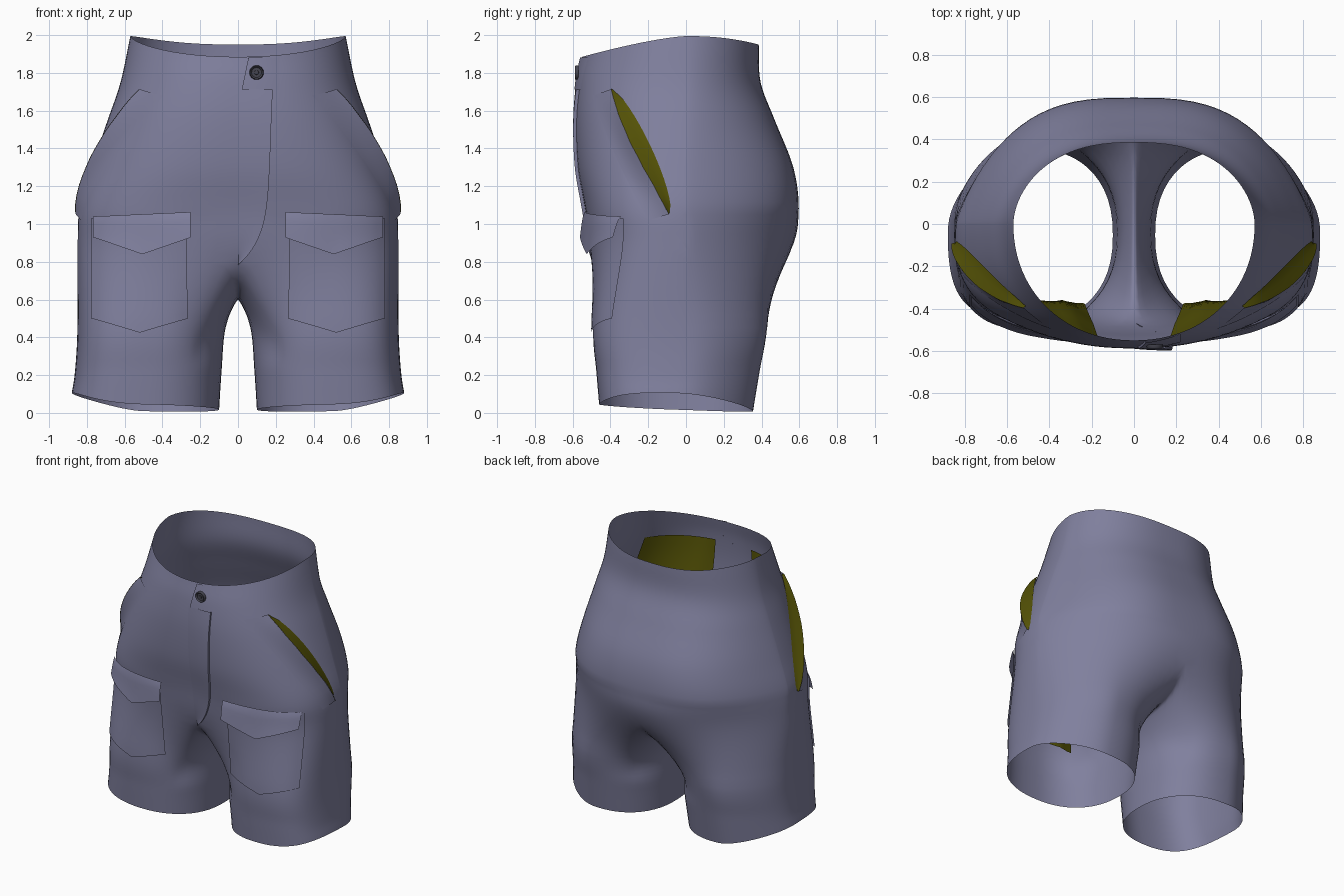
import bpy, bmesh, math
from mathutils import Vector
from mathutils.bvhtree import BVHTree

if "Cube" in bpy.data.objects:
    bpy.data.objects.remove(bpy.data.objects["Cube"])

def material(name, rgb):
    m = bpy.data.materials.new(name)
    m.diffuse_color = (*rgb, 1)
    m.use_nodes = True
    m.node_tree.nodes["Principled BSDF"].inputs["Base Color"].default_value = m.diffuse_color
    return m

CLOTH = material("slate fabric", (0.215, 0.215, 0.34))
LINING = material("olive lining", (0.092, 0.087, 0.002))
METAL = material("dark button", (0.06, 0.06, 0.08))

def add_object(name, bm, mat, mirror=False):
    me = bpy.data.meshes.new(name)
    bm.to_mesh(me)
    bm.free()
    me.materials.append(mat)
    ob = bpy.data.objects.new(name, me)
    bpy.context.collection.objects.link(ob)
    if mirror:
        mod = ob.modifiers.new("mirror", 'MIRROR')
        mod.use_clip = True
        mod.merge_threshold = 0.0005
    bpy.ops.object.select_all(action='DESELECT')
    ob.select_set(True)
    bpy.context.view_layer.objects.active = ob
    bpy.ops.object.shade_smooth_by_angle(angle=math.radians(40))
    return ob

def spow(c, e):
    return math.copysign(abs(c) ** e, c)

def spline(keys, steps):
    """Catmull-Rom samples through a column of key points."""
    p = [2 * keys[0] - keys[1]] + keys + [2 * keys[-1] - keys[-2]]
    out = []
    for i in range(1, len(p) - 2):
        a, b, c, d = p[i - 1:i + 3]
        for k in range(steps):
            t = k / steps
            out.append(0.5 * (2 * b + (c - a) * t + (2 * a - 5 * b + 4 * c - d) * t * t
                              + (3 * b - a - 3 * c + d) * t ** 3))
    return out + [keys[-1].copy()]

# --- Body: half a pair of shorts, lofted from key sections, then mirrored ---
N, M, STEPS = 48, 14, 6
SPREAD = math.radians(130)
# half width, front y, back y, z (None = sloping waist edge), front exponent, back x and y exponents
TORSO = [(.570, -.550, .385, None, 2.1, 2.5, 1.8), (.622, -.575, .395, 1.75, 2.25, 2.6, 1.6),
         (.690, -.588, .470, 1.55, 2.4, 2.8, 1.4), (.775, -.575, .568, 1.30, 2.6, 3.0, 1.25),
         (.840, -.535, .597, 1.08, 2.9, 3.0, 1.2), (.850, -.505, .570, .87, 3.1, 2.6, 1.3)]
# centre x, radius x, front y, back y, z (None = sloping hem)
LEGS = [(.458, .392, -.492, .430, .45), (.475, .388, -.475, .390, .22), (.490, .390, -.460, .355, None)]

def torso_point(key, s):
    w, fy, by, z, nf, px, py = key
    a = s * math.pi / 2
    if s < 0:
        px = py = nf
    sn, cs = math.sin(a), max(math.cos(a), 0)
    if z is None:
        k = abs(sn)
        z = 1.995 - (.045 * k ** 2.5 if s > 0 else .11 * k ** 1.3)
    return Vector((w * cs ** (2 / px) if abs(s) < 1 else 0,
                   spow(sn, 2 / py) * (by if s > 0 else -fy), z))

def leg_point(key, a):
    cx, rx, fy, by, z = key
    c, s = math.cos(a), math.sin(a)
    n = 2.3 + (.9 if s < 0 else -.65) * max(c, 0) ** .5 * abs(s) ** .5
    if z is None:
        z = .027 - .018 * s + .078 * max(c, 0) ** 1.5 - .01 * max(-c, 0)
    return Vector((cx + rx * spow(c, 2 / n), (fy + by) / 2 + (by - fy) / 2 * spow(s, 2 / n), z))

def crotch_point(t):
    a = t * math.pi / 2
    return Vector((0, .0325 + .5375 * math.sin(a), .87 - .27 * math.cos(a)))

bm = bmesh.new()
outer, inner = [], []
for i in range(N + 1):
    s = -1 + 2 * i / N
    keys = [torso_point(k, s) for k in TORSO] + [leg_point(k, s * SPREAD) for k in LEGS]
    outer.append([bm.verts.new(p) for p in spline(keys, STEPS)])
for j in range(1, M):
    f = j / M
    a = SPREAD + f * (2 * math.pi - 2 * SPREAD)
    keys = [crotch_point(1 - 2 * f)] + [leg_point(k, a) for k in LEGS]
    inner.append([bm.verts.new(p) for p in spline(keys, STEPS)])
KC = (len(TORSO) - 1) * STEPS

def strip(left, right):
    for r in range(len(left) - 1):
        bm.faces.new((left[r], left[r + 1], right[r + 1], right[r]))

for i in range(N):
    strip(outer[i], outer[i + 1])
ring = [outer[N][KC:]] + inner + [outer[0][KC:]]
for j in range(M):
    strip(ring[j], ring[j + 1])
# relax the seat and crotch, keeping the middle seam on x = 0
soft = [v for v in bm.verts if .48 < v.co.z < 1.05 and (v.co.x > .001 or abs(v.co.y) > .3)
        and (v.co.x < .3 or v.co.y > 0)]
for _ in range(8):
    mids = [v for v in soft if v.co.x < 1e-5]
    bmesh.ops.smooth_vert(bm, verts=soft, factor=.5, use_axis_x=True, use_axis_y=True, use_axis_z=True)
    for v in mids:
        v.co.x = 0
bm.normal_update()
bvh = BVHTree.FromBMesh(bm)
add_object("shorts_body", bm, CLOTH, mirror=True)

# --- Helpers that lay patches on the body ---
def on_front(x, z, off):
    hit, nor, _, _ = bvh.ray_cast(Vector((max(x, .003), -2, z)), Vector((0, 1, 0)))
    return hit + nor * off

def on_side(y, z, off):
    hit, nor, _, _ = bvh.ray_cast(Vector((2, y, z)), Vector((-1, 0, 0)))
    return hit + nor * off

def patch(name, fn, mat, nu=12, nv=12, mirror=True):
    b = bmesh.new()
    g = [[b.verts.new(fn(i / nu, j / nv)) for j in range(nv + 1)] for i in range(nu + 1)]
    for i in range(nu):
        for j in range(nv):
            b.faces.new((g[i][j], g[i][j + 1], g[i + 1][j + 1], g[i + 1][j]))
    return add_object(name, b, mat, mirror)

def tent(u):
    return 1 - abs(2 * u - 1)

# --- Cargo pockets with pointed flaps ---
def pocket(u, v):
    bottom = .50 - .075 * tent(u)
    return on_front(.27 + .50 * u, 1.03 + (bottom - 1.03) * v, .010)

def flap(u, v):
    bottom = .93 - .09 * tent(u)
    top = 1.065 - .025 * u
    p = on_front(.25 + .51 * u, top + (bottom - top) * v, .010)
    p.y -= .045 * v ** .7
    return p

patch("cargo_pocket", pocket, CLOTH, 20, 16)
patch("cargo_flap", flap, CLOTH, 16, 6)

# --- Slanted hand pockets: lifted lip, olive opening, inner bag ---
def slit_edge(v):
    return -.385 + .295 * v - .02 * math.sin(math.pi * v), 1.71 - .66 * v

def lift(v):
    return .015 + .038 * math.sin(math.pi * v) ** .8

def lip(u, v):
    y, z = slit_edge(v)
    return on_side(y - .11 * (1 - u), z - .03 * (1 - u), .002 + lift(v) * u * u)

def opening(u, v):
    y, z = slit_edge(v)
    return on_side(y + .085 * u * math.sin(math.pi * v) ** .6, z, lift(v) * (1 - u) ** 1.3 + .004)

def bag(u, v):
    z = 1.73 - 1.28 * v
    right = .55 + .20 * min(v * 2, 1)
    left = .145 + .09 * v
    p = on_front(left + (right - left) * u, z, 0)
    p.y += .015 + .105 * math.sin(math.pi * .5 * min(v * 1.8, 1)) * (.4 + .6 * min(u * 5, 1))
    return p

patch("hand_pocket_lip", lip, CLOTH, 6, 14)
patch("hand_pocket_opening", opening, LINING, 4, 14)
patch("pocket_bag", bag, LINING, 14, 20)

# --- Fly overlap and waistband tab; the last column folds back to the body ---
def fly(u, v):
    z = 1.71 - .92 * v
    edge = .18 - .03 * v - .145 * v ** 7
    k = min(u / .9, 1)
    return on_front(edge * k, z, .002 + .016 * k if u < .99 else 0)

def tab(u, v):
    k = min(u / .9, 1)
    x = .22 - (.20 - .035 * (1 - v)) * k
    return on_front(x, 1.88 - .17 * v, .002 + .010 * k if u < .99 else 0)

patch("fly_overlap", fly, CLOTH, 10, 24, mirror=False)
patch("waistband_tab", tab, CLOTH, 10, 6, mirror=False)

# --- Button: dished disc with raised rim and central stud ---
b = bmesh.new()
centre = on_front(.097, 1.80, .010)
SEG = 24
profile = [(.038, .004), (.038, -.010), (.034, -.016), (.029, -.012), (.026, -.006),
           (.012, -.006), (.011, -.013), (.0005, -.014)]
rings = [[b.verts.new(centre + Vector((r * math.cos(2 * math.pi * k / SEG), d,
                                       r * math.sin(2 * math.pi * k / SEG))))
          for k in range(SEG)] for r, d in profile]
for r0, r1 in zip(rings, rings[1:]):
    for k in range(SEG):
        n = (k + 1) % SEG
        b.faces.new((r0[k], r0[n], r1[n], r1[k]))
b.faces.new(rings[-1])
bmesh.ops.recalc_face_normals(b, faces=b.faces)
add_object("waist_button", b, METAL)
